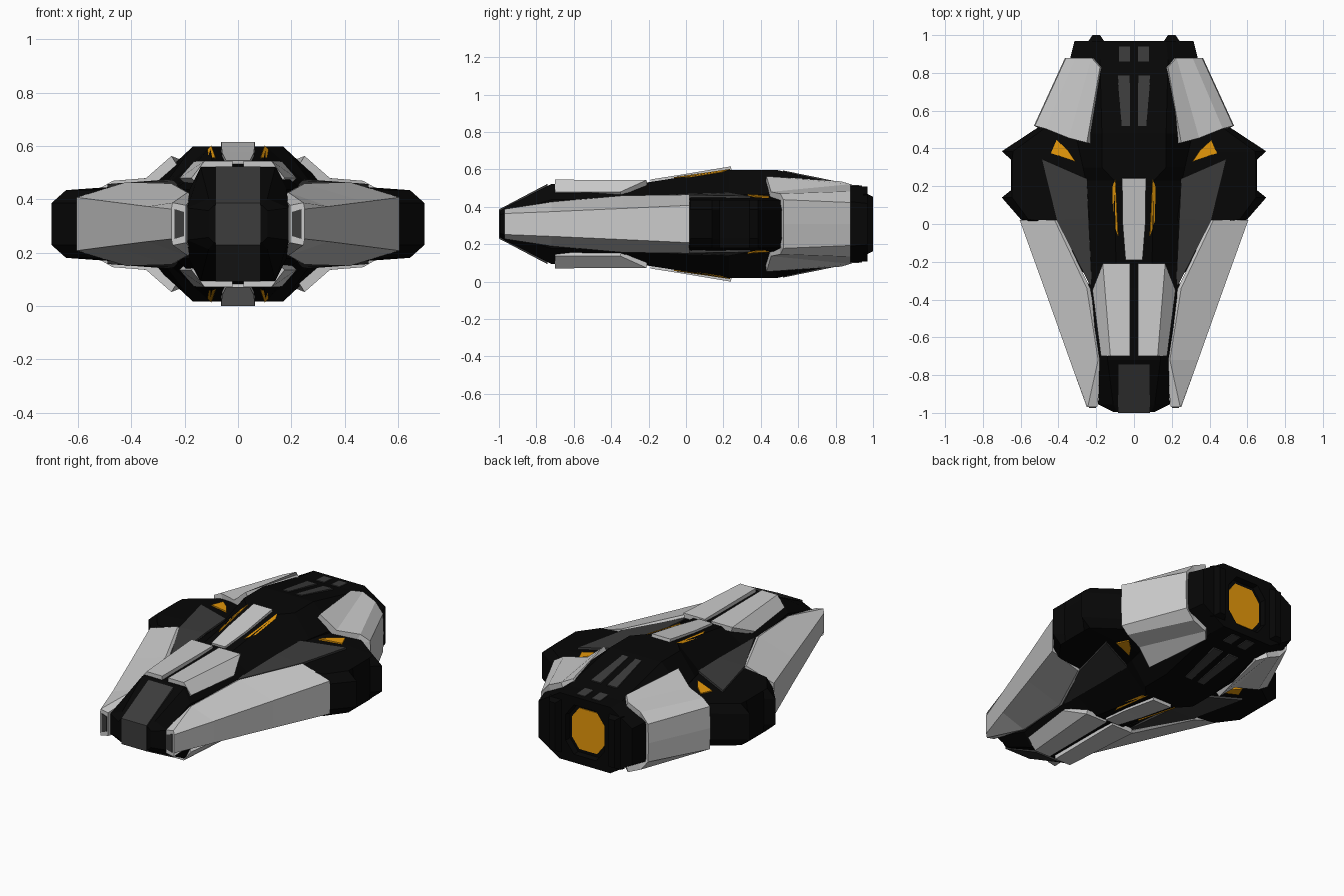
import bpy, bmesh, math

C = 0.308  # height of the horizontal symmetry plane; local z is measured from it


def material(name, rgb):
    m = bpy.data.materials.new(name)
    m.diffuse_color = (*rgb, 1)
    return m


BLACK = material("black", (0.002, 0.002, 0.002))
DARK = material("dark_grey", (0.045, 0.045, 0.045))
AMBER = material("amber", (0.80, 0.32, 0.003))


def add(name, bm, mat, axes=(False, False, False), thick=0):
    me = bpy.data.meshes.new(name)
    bm.to_mesh(me)
    bm.free()
    ob = bpy.data.objects.new(name, me)
    bpy.context.collection.objects.link(ob)
    ob.location.z = C
    if mat:
        me.materials.append(mat)
    if thick:
        s = ob.modifiers.new("thickness", "SOLIDIFY")
        s.thickness, s.offset = thick, -1
    if any(axes):
        m = ob.modifiers.new("mirror", "MIRROR")
        m.use_axis = axes
        m.use_mirror_merge = False
    return ob


def loft(name, sections, mat=None, pair=False):
    """Sections (y, upper right profile) mirrored top/bottom; centred, or a left/right pair."""
    bm = bmesh.new()
    rings = []
    for y, q in sections:
        ring = q + [(x, -z) for x, z in reversed(q)]
        if not pair:
            ring += [(-x, -z) for x, z in q] + [(-x, z) for x, z in reversed(q)]
        rings.append([bm.verts.new((x, y, z)) for x, z in ring])
    n = len(rings[0])
    for a, b in zip(rings, rings[1:]):
        for i in range(n):
            bm.faces.new((a[i], a[(i + 1) % n], b[(i + 1) % n], b[i]))
    bm.faces.new(rings[0])
    bm.faces.new(rings[-1])
    bmesh.ops.recalc_face_normals(bm, faces=bm.faces)
    return add(name, bm, mat, (pair, False, False))


def panel(name, polys, mat=None, thick=0.02):
    """Upward facing plate, repeated left/right and top/bottom."""
    bm = bmesh.new()
    for p in polys:
        f = bm.faces.new([bm.verts.new(v) for v in p])
        f.normal_update()
        if f.normal.z < 0:
            f.normal_flip()
    bmesh.ops.remove_doubles(bm, verts=bm.verts, dist=1e-4)
    return add(name, bm, mat, (True, False, True), thick)


# Central hull, ending in a recessed engine mouth
loft("hull", [
    (-0.995, [(0.09, 0.07), (0.11, 0.05)]),
    (-0.955, [(0.11, 0.095), (0.19, 0.06)]),
    (-0.72, [(0.14, 0.213), (0.182, 0.13)]),
    (-0.34, [(0.12, 0.215), (0.24, 0.13)]),
    (-0.22, [(0.095, 0.22), (0.24, 0.13)]),
    (0.23, [(0.105, 0.29), (0.255, 0.155)]),
    (0.30, [(0.17, 0.29), (0.27, 0.157)]),
    (0.48, [(0.17, 0.29), (0.31, 0.16)]),
    (0.87, [(0.18, 0.205), (0.34, 0.12)]),
    (0.97, [(0.17, 0.20), (0.315, 0.11)]),
    (0.97, [(0.075, 0.15), (0.13, 0.08)]),
    (0.935, [(0.07, 0.145), (0.125, 0.075)])], BLACK)

# Wrap-round nose strip
loft("nose_strip", [(-1.0, [(0.085, 0.078)]), (-0.74, [(0.085, 0.215)])], DARK)


# Side pods with two pointed ribs
def pod(y, edge, b, inner=0.25):
    return (y, [(inner, 0.155), (edge, 0.127), (b, 0.078)])


loft("side_pods", [
    (-0.30, [(0.15, 0.12), (0.20, 0.11), (0.22, 0.07)]),
    (0.0, [(0.25, 0.145), (0.40, 0.135), (0.56, 0.09)]),
    pod(0.025, 0.56, 0.60), pod(0.14, 0.645, 0.70), pod(0.18, 0.645, 0.65),
    pod(0.34, 0.645, 0.65), pod(0.385, 0.64, 0.70), pod(0.51, 0.47, 0.51),
    pod(0.86, 0.29, 0.34, 0.2)], BLACK)

# Long side armour, with dark front tips
loft("side_armour", [
    (-0.97, [(0.195, 0.07), (0.245, 0.08), (0.25, 0.056)]),
    (-0.72, [(0.165, 0.108), (0.19, 0.118), (0.34, 0.066)]),
    (-0.34, [(0.232, 0.143), (0.25, 0.152), (0.475, 0.083)]),
    (0.02, [(0.405, 0.15), (0.42, 0.157), (0.605, 0.10)])], pair=True)
loft("armour_tip", [(-0.974, [(0.202, 0.045), (0.238, 0.056)]),
                    (-0.95, [(0.202, 0.045), (0.238, 0.056)])], DARK, pair=True)

# Forward deck plates: flat top and sloped outer edge
panel("deck_plate", [
    [(0.02, -0.7, 0.237), (0.125, -0.7, 0.237), (0.165, -0.21, 0.235), (0.02, -0.21, 0.235)],
    [(0.125, -0.7, 0.237), (0.175, -0.7, 0.172), (0.22, -0.35, 0.172), (0.165, -0.21, 0.235)],
], thick=0.03)

# Raised centre spine
panel("spine_plate", [
    [(0, 0.24, 0.308), (0.063, 0.24, 0.308), (0.06, 0, 0.268), (0, 0, 0.268)],
    [(0, 0, 0.268), (0.06, 0, 0.268), (0.045, -0.19, 0.238), (0, -0.19, 0.238)],
], thick=0.035)

# Rear armour wrapping from top to bottom round each side
front = [(0.25, 0.43, 0.255), (0.345, 0.455, 0.172), (0.47, 0.505, 0.162),
         (0.525, 0.52, 0.13), (0.53, 0.52, 0)]
back = [(0.18, 0.83, 0.228), (0.225, 0.88, 0.213), (0.31, 0.88, 0.175),
        (0.36, 0.88, 0.115), (0.365, 0.88, 0)]
panel("rear_armour", [[front[i], front[i + 1], back[i + 1], back[i]] for i in range(4)],
      thick=0.04)

# Dark inset panels between hull and pods
panel("shoulder_panel", [
    [(0.25, 0.24, 0.168), (0.49, 0.345, 0.15), (0.41, 0.02, 0.155), (0.24, 0.03, 0.163)],
    [(0.24, 0.03, 0.163), (0.41, 0.02, 0.155), (0.23, -0.33, 0.143), (0.225, -0.28, 0.146)],
], DARK, 0.02)

# Rear deck vents
panel("rear_vent", [[(0.022, 0.52, 0.286), (0.065, 0.52, 0.286), (0.088, 0.79, 0.231),
                     (0.022, 0.79, 0.231)]], DARK)
panel("tail_vent", [[(0.022, 0.86, 0.212), (0.08, 0.86, 0.212), (0.08, 0.94, 0.206),
                     (0.022, 0.94, 0.206)]], DARK)

# Amber lights
panel("spine_light", [[(0.10, 0.235, 0.294), (0.085, -0.065, 0.250), (0.11, 0.015, 0.250),
                       (0.115, 0.195, 0.280)]], AMBER, 0.015)
panel("pod_light", [[(0.41, 0.445, 0.150), (0.44, 0.375, 0.149), (0.31, 0.33, 0.16),
                     (0.35, 0.39, 0.156)]], AMBER)

# Engine glow and flanking bars
loft("engine_bars", [(0.95, [(0.15, 0.16), (0.25, 0.16)]), (0.97, [(0.16, 0.16), (0.24, 0.16)]),
                     (1.0, [(0.18, 0.145), (0.22, 0.145)])], BLACK, pair=True)
glow = [(0.06, 0.125), (0.11, 0.06)]
loft("engine_glow", [(0.92, glow), (0.94, glow)], AMBER)
